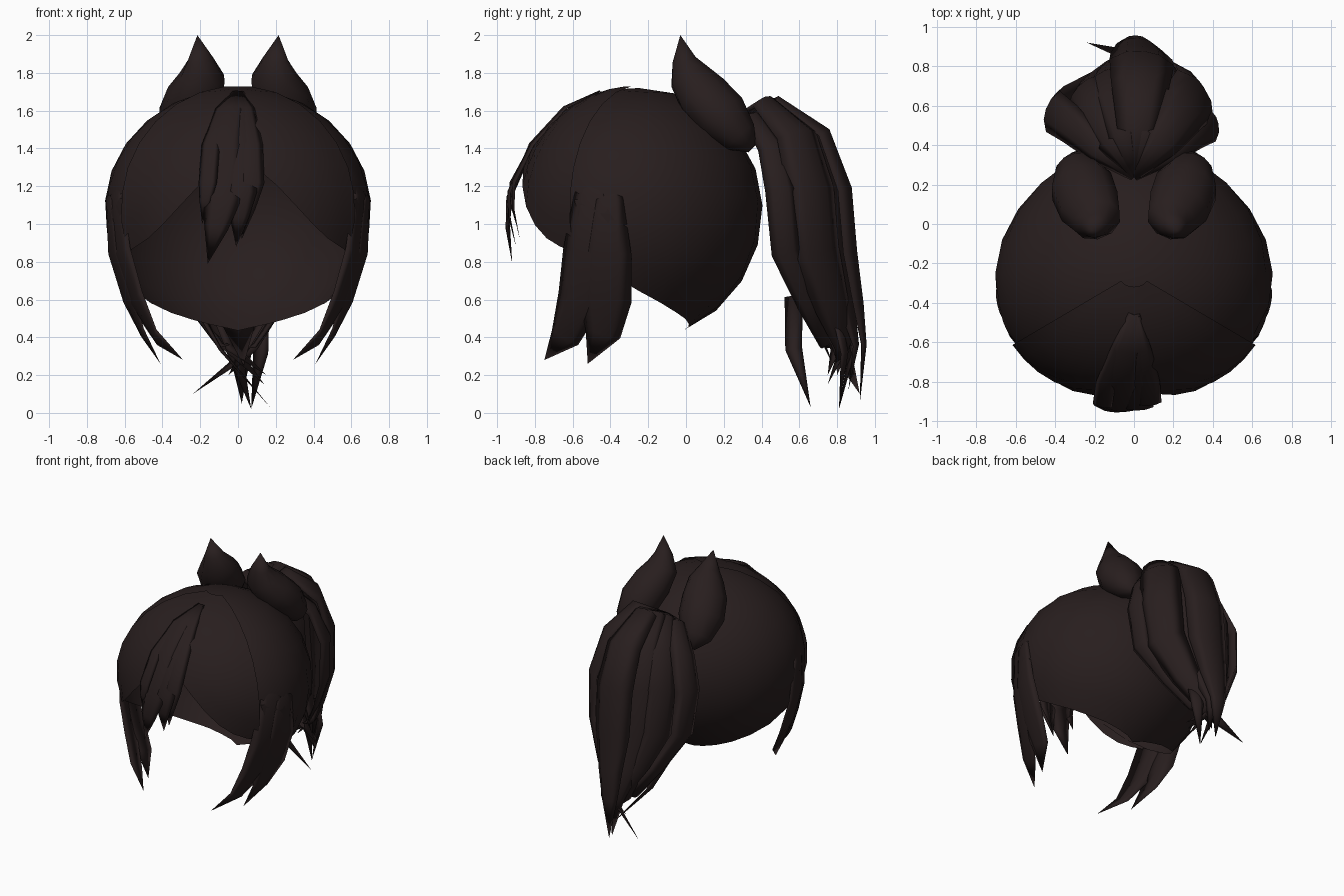
import bpy, bmesh, math
from mathutils import Vector

if "Cube" in bpy.data.objects:
    bpy.data.objects.remove(bpy.data.objects["Cube"], do_unlink=True)

COLOUR = (0.021, 0.013, 0.013, 1)
hair = bpy.data.materials.new("dark brown hair")
hair.use_nodes = True
hair.diffuse_color = COLOUR
bsdf = hair.node_tree.nodes["Principled BSDF"]
bsdf.inputs["Base Color"].default_value = COLOUR
bsdf.inputs["Roughness"].default_value = 0.8

HEAD = Vector((0, -0.25, 1.08))


def finish(name, bm):
    bmesh.ops.remove_doubles(bm, verts=bm.verts, dist=0.0005)
    for f in bm.faces:
        f.smooth = True
    mesh = bpy.data.meshes.new(name)
    bm.to_mesh(mesh)
    bm.free()
    mesh.materials.append(hair)
    obj = bpy.data.objects.new(name, mesh)
    bpy.context.collection.objects.link(obj)
    return obj


def lerp_table(table, x):
    for (x0, y0), (x1, y1) in zip(table, table[1:]):
        if x <= x1:
            return y0 + (y1 - y0) * (x - x0) / (x1 - x0)
    return table[-1][1]


def shell(name, angles, hem, scale=1.0, top=90, rows=9):
    """Panel of the egg-shaped head, from the crown down to a hem; angle 0 is the front."""
    bm = bmesh.new()
    cols = []
    for a in angles:
        low = lerp_table(hem, abs(a))
        r = math.radians(a)
        rx = 0.705 * (1 + 0.07 * math.cos(r))
        ry = 0.64 if abs(a) < 90 else 0.655
        col = []
        for i in range(rows + 1):
            e = math.radians(top + (low - top) * i / rows)
            rz = 0.64 if e > 0 else 0.69
            p = Vector((rx * math.cos(e) * math.sin(r),
                        -ry * math.cos(e) * math.cos(r), rz * math.sin(e)))
            col.append(bm.verts.new(HEAD + p * scale))
        cols.append(col)
    for c, d in zip(cols, cols[1:]):
        for i in range(rows):
            bm.faces.new((c[i], c[i + 1], d[i + 1], d[i]))
    bmesh.ops.remove_doubles(bm, verts=bm.verts, dist=0.0005)
    bm.normal_update()
    for f in bm.faces:
        if f.normal.dot(f.calc_center_median() - HEAD) < 0:
            f.normal_flip()
    return finish(name, bm)


def loft(name, rings):
    bm = bmesh.new()
    loops = [[bm.verts.new(p) for p in ring] for ring in rings]
    n = len(loops[0])
    for a, b in zip(loops, loops[1:]):
        for i in range(n):
            j = (i + 1) % n
            bm.faces.new((a[i], a[j], b[j], b[i]))
    bm.faces.new(loops[0][::-1])
    bm.faces.new(loops[-1])
    bmesh.ops.remove_doubles(bm, verts=bm.verts, dist=0.0005)
    bmesh.ops.recalc_face_normals(bm, faces=bm.faces)
    return finish(name, bm)


def frames(path, centre):
    """Position, side direction and outward direction along a path."""
    pts = [Vector(p) for p in path]
    for i, p in enumerate(pts):
        t = (pts[min(i + 1, len(pts) - 1)] - pts[max(i - 1, 0)]).normalized()
        out = p - centre
        out = (out - t * out.dot(t)).normalized()
        yield p, t.cross(out), out


LENS = ((-0.5, 0), (-0.25, 0.8), (0, 1), (0.25, 0.8), (0.5, 0), (0, -0.2))


def strand(name, path, widths, thick=0.15, centre=HEAD):
    rings = [[p + side * u * w + out * v * w * thick for u, v in LENS]
             for (p, side, out), w in zip(frames(path, centre), widths)]
    return loft(name, rings)


def flip(path, s):
    return [(x * s, y, z) for x, y, z in path]


# Cap with an open face, hem dropping towards the nape
HEM = [(0, 23), (15, 16), (30, 0), (52, -17), (90, -39), (115, -51), (145, -61), (180, -69)]
shell("hair_cap", [i * 15 - 180 for i in range(25)], HEM)

# Paired parts
SIDES = {"left": 1, "right": -1}
FRINGE_HEM = [(0, 22), (11, 18), (20, 5), (36, -11), (54, -19)]
for label, s in SIDES.items():
    # Swept fringe panel
    shell("fringe_" + label, [s * a for a in (0, 8, 16, 24, 32, 40, 48, 56)],
          FRINGE_HEM, 1.02, 84, 8)

    # Broad side locks lying flush on the cap
    strand("front_side_lock_" + label,
           flip([(0.54, -0.49, 1.4), (0.645, -0.5, 1.15), (0.618, -0.52, 0.85),
                 (0.535, -0.56, 0.6), (0.43, -0.64, 0.4), (0.29, -0.75, 0.28)], s),
           (0.02, 0.2, 0.28, 0.25, 0.16, 0), 0.08)
    strand("rear_side_lock_" + label,
           flip([(0.59, -0.4, 1.38), (0.68, -0.41, 1.13), (0.655, -0.42, 0.85),
                 (0.575, -0.43, 0.6), (0.5, -0.44, 0.42), (0.41, -0.52, 0.26)], s),
           (0.02, 0.16, 0.27, 0.29, 0.19, 0), 0.08)

    # Pointed ear-shaped bun
    axis = flip([(0.29, 0.35, 1.4), (0.29, 0.29, 1.46), (0.265, 0.19, 1.57),
                 (0.225, 0.09, 1.68), (0.19, 0.02, 1.78), (0.2, -0.01, 1.87),
                 (0.215, -0.03, 2.0)], s)
    radii = (0.03, 0.1, 0.15, 0.145, 0.115, 0.065, 0)
    rings = []
    for (p, side, out), r in zip(frames(axis, HEAD), radii):
        rings.append([p + (side * math.cos(k * math.tau / 10) * 1.1
                           + out * math.sin(k * math.tau / 10) * 0.95) * r
                      for k in range(10)])
    loft("ear_bun_" + label, rings)

# Central fringe strands, flat and overlapping, standing just forward of the cap
for name, tip, mid, width in (
        ("long", (-0.16, -0.92, 0.79), (-0.08, -0.93, 1.14), 0.2),
        ("middle", (-0.01, -0.9, 0.88), (0.02, -0.93, 1.17), 0.16),
        ("short", (0.02, -0.88, 0.92), (0.075, -0.91, 1.22), 0.13),
        ("outer", (-0.19, -0.9, 1.0), (-0.16, -0.92, 1.22), 0.1)):
    x = mid[0]
    low = Vector(mid).lerp(Vector(tip), 0.45) + Vector((0, -0.015, 0))
    strand("fringe_strand_" + name,
           [(0, -0.46, 1.7), (x * 0.5, -0.64, 1.61), (x * 0.9, -0.81, 1.42),
            mid, low, tip],
           (0.06, width * 0.8, width, width, width * 0.65, 0), 0.1)

# Ponytail locks fan out from the tie and gather near the bottom
TAIL = Vector((0, 0.45, 1.0))
ROOT = Vector((0, 0.24, 1.55))
LOCKS = (  # outer x, outer y, width, peak height, tip
    (-0.41, 0.57, 0.2, 1.58, (-0.04, 0.72, 0.36)),
    (0.40, 0.50, 0.15, 1.57, (0.05, 0.72, 0.34)),
    (-0.25, 0.67, 0.22, 1.62, (0.14, 0.75, 0.15)),
    (0.31, 0.66, 0.28, 1.64, (-0.05, 0.8, 0.2)),
    (-0.13, 0.74, 0.22, 1.64, (0.07, 0.81, 0.02)),
    (0.15, 0.76, 0.22, 1.64, (0.03, 0.86, 0.12)),
    (0.04, 0.82, 0.3, 1.64, (0.02, 0.92, 0.05)),
)
for i, (x, y, w, peak, tip) in enumerate(LOCKS):
    d = y - ROOT.y
    gather = 0.72 + 0.6 * (y - 0.5)
    strand(f"ponytail_lock_{i + 1}",
           [ROOT, (x * 0.45, ROOT.y + d * 0.42, peak),
            (x * 0.8, ROOT.y + d * 0.82, peak - 0.17),
            (x, y, 1.18), (x * 0.94, y + 0.03, 0.85),
            (x * 0.57, (y + gather) / 2 + 0.035, 0.57),
            (x * 0.22, gather + 0.02, 0.36), tip],
           (0.05, w * 0.7, w, w * 1.1, w * 1.05, w * 0.75, w * 0.45, 0), 0.18, TAIL)

# Inner ponytail lock, filling the space behind the outer ones
strand("ponytail_core",
       [(0, 0.27, 1.55), (0, 0.44, 1.6), (0, 0.5, 1.3), (0, 0.54, 0.9),
        (0, 0.66, 0.5), (0.03, 0.78, 0.25)],
       (0.1, 0.3, 0.44, 0.44, 0.2, 0), 0.15, Vector((0, -0.2, 1)))

# Thin stray ends crossing below the gather
STRAYS = (
    ((0.14, 0.76, 0.52), (0.01, 0.84, 0.29), (-0.24, 0.92, 0.1)),
    ((-0.25, 0.57, 0.62), (-0.09, 0.57, 0.34), (0.17, 0.66, 0.03)),
    ((0.12, 0.8, 0.5), (0.12, 0.84, 0.32), (0.07, 0.81, 0.02)),
    ((-0.12, 0.75, 0.55), (-0.04, 0.8, 0.35), (0.15, 0.75, 0.2)),
)
for i, path in enumerate(STRAYS):
    strand(f"stray_end_{i + 1}", path, (0.1, 0.09, 0), 0.15, TAIL)
